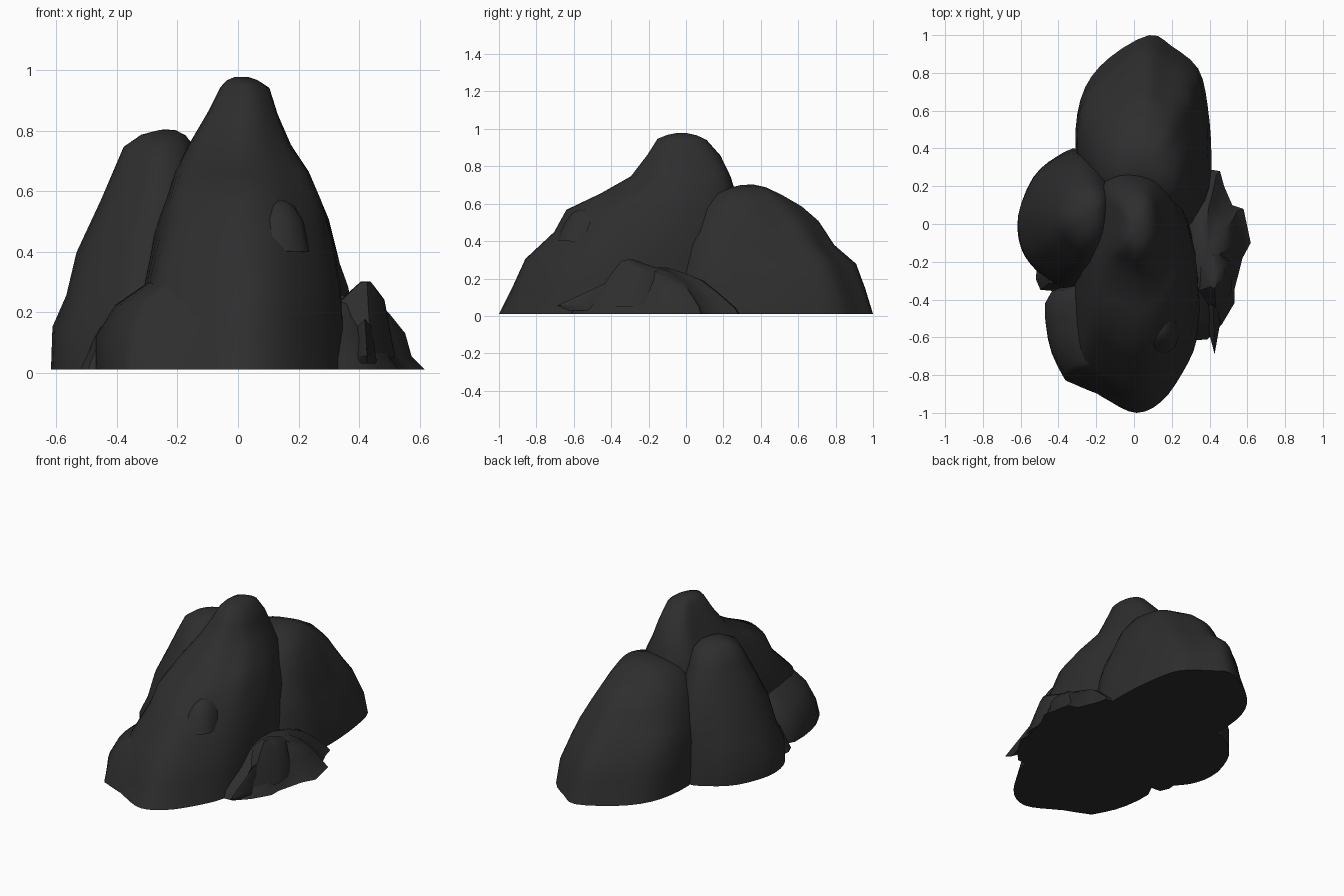
import bpy, bmesh, math
from mathutils import Vector, noise

stone = bpy.data.materials.new("dark_stone")
stone.diffuse_color = (0.027, 0.027, 0.027, 1)


def spline(points, steps):
    """Closed Catmull-Rom resampling of a list of points."""
    pts = [Vector(p) for p in points]
    n = len(pts)
    out = []
    for i in range(n):
        a, b, c, d = (pts[(i + k) % n] for k in (-1, 0, 1, 2))
        for s in range(steps):
            t = s / steps
            out.append(0.5 * (2 * b + (c - a) * t + (2 * a - 5 * b + 4 * c - d) * t * t
                              + (3 * b - a - 3 * c + d) * t ** 3))
    return out


def rock(name, outline, levels, rough=0.012, steps=3, sharp=50):
    """Loft a base outline through levels of (z, xmin, xmax, ymin, ymax)."""
    ring = spline(outline, steps)
    x0, x1 = min(p.x for p in ring), max(p.x for p in ring)
    y0, y1 = min(p.y for p in ring), max(p.y for p in ring)
    bm = bmesh.new()
    rows = []
    for z, xa, xb, ya, yb in levels:
        row = []
        for p in ring:
            co = Vector((xa + (p.x - x0) / (x1 - x0) * (xb - xa),
                         ya + (p.y - y0) / (y1 - y0) * (yb - ya), z))
            if z > 0.02:
                co += noise.noise_vector(co * 5) * rough
            row.append(bm.verts.new(co))
        rows.append(row)
    n = len(ring)
    for lo, hi in zip(rows, rows[1:]):
        for i in range(n):
            j = (i + 1) % n
            bm.faces.new((lo[i], lo[j], hi[j], hi[i]))
    bm.faces.new(rows[0][::-1])
    # rounded cap
    top = bm.verts.new(sum((v.co for v in rows[-1]), Vector()) / n)
    for i in range(n):
        bm.faces.new((rows[-1][i], rows[-1][(i + 1) % n], top))
    bmesh.ops.recalc_face_normals(bm, faces=bm.faces)
    mesh = bpy.data.meshes.new(name)
    bm.to_mesh(mesh)
    bm.free()
    obj = bpy.data.objects.new(name, mesh)
    bpy.context.collection.objects.link(obj)
    mesh.materials.append(stone)
    bpy.ops.object.select_all(action='DESELECT')
    obj.select_set(True)
    bpy.context.view_layer.objects.active = obj
    bpy.ops.object.shade_smooth_by_angle(angle=math.radians(sharp))
    return obj


# Tall central peak with a long sloping front
rock("main_peak",
     [(.02, -1), (.15, -.94), (.26, -.79), (.34, -.6), (.35, -.3), (.29, .02), (.17, .22),
      (0, .29), (-.17, .24), (-.28, .1), (-.31, -.2), (-.31, -.6), (-.26, -.83), (-.12, -.94)],
     [(.01, -.32, .35, -1, .29), (.14, -.32, .345, -.93, .29), (.3, -.31, .335, -.865, .29),
      (.45, -.275, .31, -.705, .29), (.57, -.24, .275, -.635, .285), (.66, -.205, .235, -.46, .27),
      (.75, -.165, .175, -.29, .24), (.86, -.105, .135, -.21, .185), (.945, -.06, .105, -.155, .11),
      (.967, -.04, .065, -.1, .06), (.977, -.015, .03, -.05, .01)])

# Slight bulge on the front slope
rock("front_bulge",
     [(0, -1), (.8, -.7), (1, 0), (.7, .8), (0, 1), (-.8, .7), (-1, 0), (-.7, -.8)],
     [(.4, 0, .24, -.7, -.4), (.5, .05, .22, -.645, -.4), (.55, .09, .19, -.61, -.42),
      (.57, .12, .16, -.57, -.46)], rough=.006, steps=2)

# Low shoulder at the front left, running up into the main slope
rock("front_left_shoulder",
     [(-.45, -.34), (-.47, -.6), (-.39, -.8), (-.34, -.84), (-.17, -.91), (.02, -.97), (.12, -.6), (-.1, -.3)],
     [(.01, -.47, .12, -.98, -.3), (.12, -.465, .12, -.94, -.3), (.23, -.405, .12, -.89, -.3),
      (.3, -.31, .12, -.85, -.32), (.35, -.22, .12, -.81, -.36), (.4, -.12, .1, -.76, -.42)], rough=.015)

# Broad domed rock at the back
rock("back_dome",
     [(.08, 1), (.2, .94), (.34, .82), (.39, .62), (.41, .35), (.39, .1), (.28, -.07), (0, -.08),
      (-.2, .05), (-.29, .25), (-.31, .5), (-.26, .72), (-.13, .88)],
     [(.01, -.31, .41, -.08, 1), (.15, -.308, .4, -.06, .95), (.28, -.295, .36, -.04, .9),
      (.38, -.275, .335, -.01, .79), (.5, -.24, .295, .04, .71), (.58, -.2, .262, .08, .62),
      (.65, -.14, .21, .16, .51), (.685, -.07, .14, .24, .43), (.7, -.01, .08, .3, .37)], rough=.018)

# Upright rounded rock on the left
rock("left_boulder",
     [(-.3, .4), (-.42, .36), (-.54, .25), (-.615, .05), (-.6, -.12), (-.52, -.24), (-.4, -.33),
      (-.28, -.32), (-.17, -.2), (-.13, .05), (-.16, .28)],
     [(.01, -.618, -.1, -.35, .4), (.15, -.613, -.1, -.34, .395), (.25, -.57, -.1, -.32, .38),
      (.4, -.53, -.1, -.28, .35), (.57, -.455, -.11, -.21, .29), (.68, -.41, -.13, -.14, .24),
      (.75, -.38, -.15, -.09, .2), (.785, -.32, -.18, -.03, .14), (.8, -.26, -.21, .03, .08)])

# Low chip tucked between left boulder and shoulder
rock("left_chip",
     [(-.51, -.3), (-.49, -.35), (-.38, -.36), (-.38, -.15), (-.5, -.18)],
     [(.01, -.52, -.36, -.36, -.12), (.08, -.49, -.36, -.34, -.13), (.15, -.46, -.37, -.32, -.15)],
     rough=.004, steps=1, sharp=25)

# Jagged low rubble on the right
rock("right_rubble",
     [(.4, .29), (.46, .28), (.48, .2), (.52, .1), (.575, .08), (.61, -.1), (.57, -.18),
      (.53, -.35), (.53, -.42), (.47, -.53), (.4, -.61), (.3, -.62), (.28, -.2), (.3, .15)],
     [(.01, .26, .618, -.62, .29), (.05, .26, .575, -.6, .27), (.13, .26, .545, -.5, .17),
      (.19, .27, .5, -.42, .09), (.23, .3, .46, -.37, -.01), (.25, .33, .43, -.33, -.1)],
     rough=.014, steps=1, sharp=40)
# Highest point of the rubble
rock("right_spike",
     [(.49, -.33), (.49, -.22), (.42, -.1), (.33, -.2), (.33, -.4), (.43, -.45)],
     [(.05, .3, .52, -.52, -.02), (.24, .34, .485, -.39, -.12), (.3, .405, .44, -.34, -.28)],
     rough=.006, steps=1, sharp=40)
# Pointed front tip of the rubble
rock("front_splinter",
     [(.43, -.69), (.46, -.54), (.44, -.4), (.36, -.4), (.39, -.55)],
     [(.03, .35, .46, -.63, -.38), (.055, .36, .455, -.69, -.38), (.18, .37, .44, -.42, -.36)],
     rough=0, steps=1, sharp=40)
